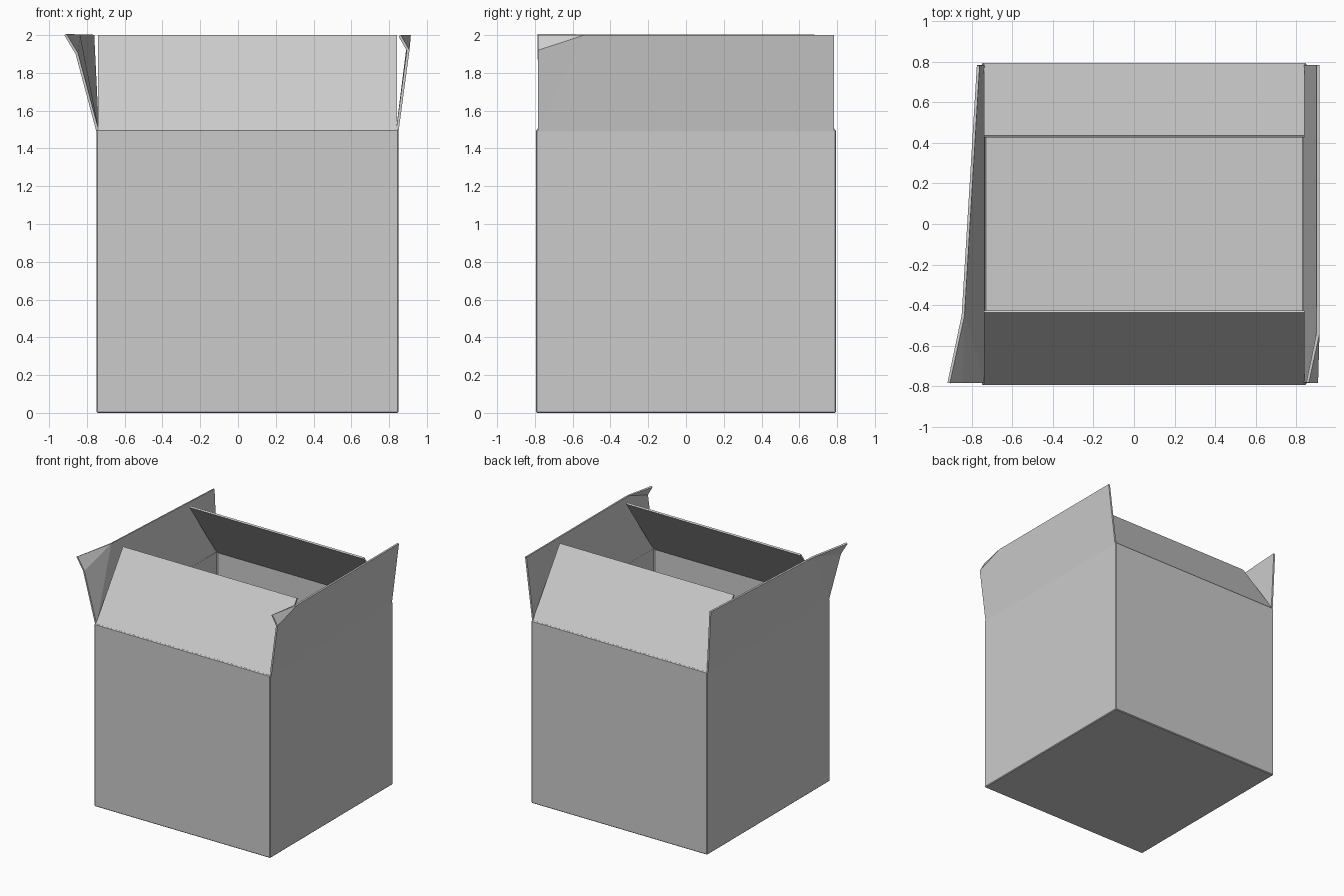
import bpy

if "Cube" in bpy.data.objects:
    bpy.data.objects.remove(bpy.data.objects["Cube"])

T = 0.014                      # cardboard thickness
X0, X1, Y, H = -0.75, 0.85, 0.795, 1.5


def sheet(name, verts, faces, bevel=0.0):
    """Thin cardboard sheet: outward-facing faces thickened inwards."""
    me = bpy.data.meshes.new(name)
    me.from_pydata(verts, [], faces)
    ob = bpy.data.objects.new(name, me)
    bpy.context.collection.objects.link(ob)
    s = ob.modifiers.new("thickness", 'SOLIDIFY')
    s.thickness = T
    s.offset = -1
    s.use_even_offset = True
    if bevel:
        b = ob.modifiers.new("soft_edges", 'BEVEL')
        b.width = bevel
        b.segments = 1
        b.limit_method = 'ANGLE'
    return ob


# Open-topped box body
corners = [(X0, -Y), (X1, -Y), (X1, Y), (X0, Y)]
body_verts = [(x, y, z) for z in (0, H) for x, y in corners]
body_faces = [(3, 2, 1, 0)] + [(i, (i + 1) % 4, (i + 1) % 4 + 4, i + 4) for i in range(4)]
sheet("box_body", body_verts, body_faces, 0.006)

# Front and back flaps leaning inwards
fx0, fx1, lean = X0 + 0.01, X1 - 0.008, 0.437
sheet("front_flap",
      [(fx0, -Y, H - 0.01), (fx1, -Y, H - 0.01), (fx1, -lean, 2), (fx0, -lean, 2)],
      [(0, 1, 2, 3)])
sheet("back_flap",
      [(fx0, Y, H - 0.01), (fx1, Y, H - 0.01), (fx1, lean, 2), (fx0, lean, 2)],
      [(3, 2, 1, 0)])

# Side flaps leaning outwards, each with a creased front corner
# vertex order: hinge front, hinge back, top back, crease top, corner, crease front
flap_faces = [(0, 1, 2, 3), (0, 3, 5), (5, 3, 4)]
FY = 0.783
sheet("right_flap",
      [(X1, -FY, H - 0.01), (X1, FY, H - 0.01), (0.915, FY, 2),
       (0.915, -0.54, 2), (0.862, -FY, 2), (0.908, -FY, 1.92)],
      flap_faces)
sheet("left_flap",
      [(X0, -FY, H - 0.01), (X0, FY, H - 0.01), (-0.775, FY, 2),
       (-0.85, -0.45, 2), (-0.92, -FY, 2), (-0.86, -FY, 1.9)],
      [f[::-1] for f in flap_faces])
